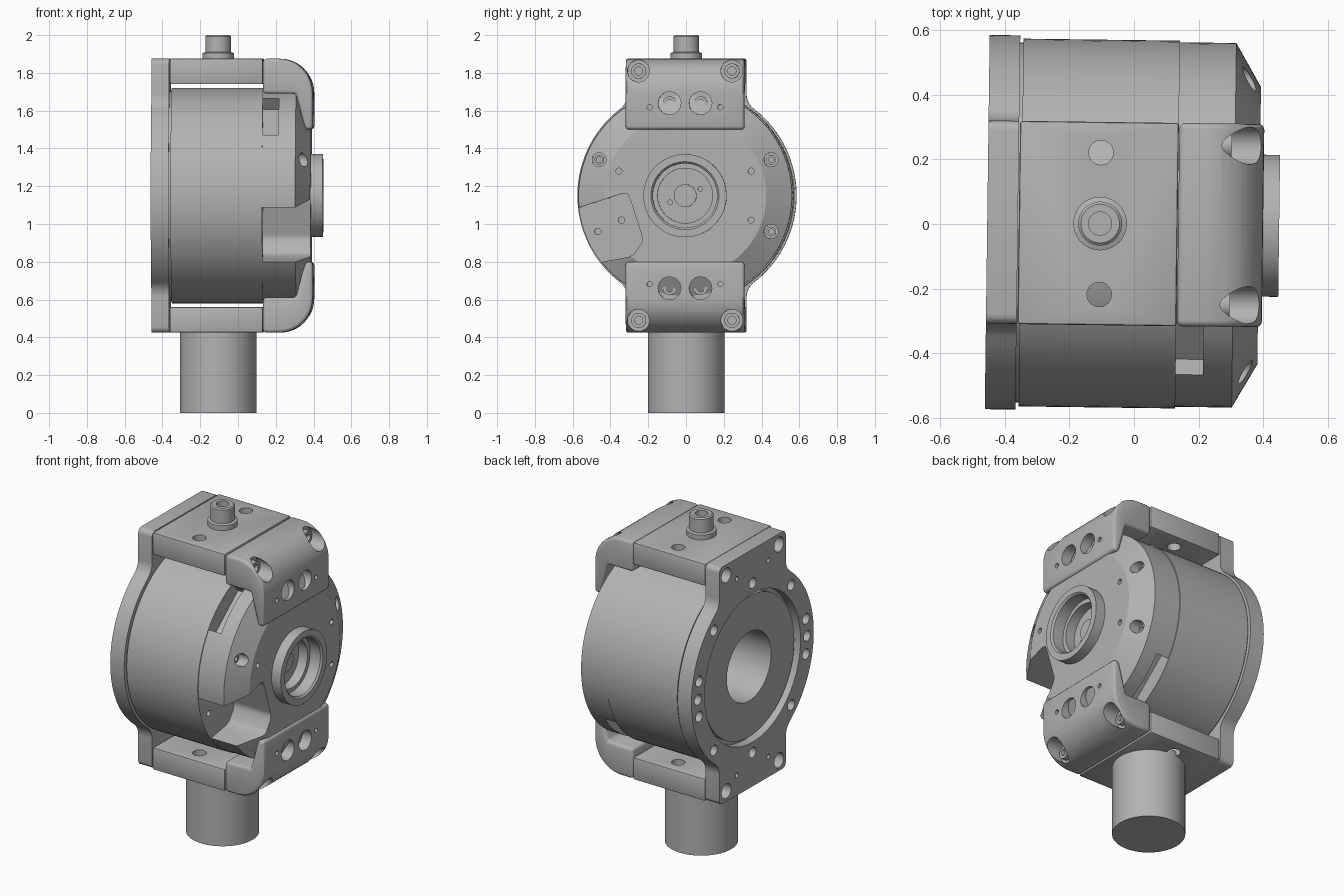
import bpy, bmesh
from math import pi, sin, cos, sqrt, radians
from mathutils import Matrix, Vector

if "Cube" in bpy.data.objects:
    bpy.data.objects.remove(bpy.data.objects["Cube"])

AXIS_Z = 1.15          # height of the drum axis; parts are built around it
TURN = radians(-0.75)  # slight turn of the whole assembly

metal = bpy.data.materials.new("grey metal")
metal.use_nodes = True
metal.diffuse_color = (0.45, 0.45, 0.45, 1)
metal.node_tree.nodes["Principled BSDF"].inputs["Base Color"].default_value = (0.45, 0.45, 0.45, 1)


def finish(name, bm):
    bmesh.ops.recalc_face_normals(bm, faces=bm.faces)
    mesh = bpy.data.meshes.new(name)
    bm.to_mesh(mesh)
    bm.free()
    mesh.materials.append(metal)
    ob = bpy.data.objects.new(name, mesh)
    bpy.context.collection.objects.link(ob)
    ob.location.z = AXIS_Z
    ob.rotation_euler.z = TURN
    return ob


def activate(ob):
    bpy.ops.object.select_all(action='DESELECT')
    ob.select_set(True)
    bpy.context.view_layer.objects.active = ob


def smooth(ob):
    activate(ob)
    bpy.ops.object.shade_smooth_by_angle(angle=radians(30))


def bevel(ob, width, segments=3):
    mod = ob.modifiers.new("bevel", 'BEVEL')
    mod.width, mod.segments = width, segments
    mod.limit_method, mod.angle_limit = 'ANGLE', radians(35)
    activate(ob)
    bpy.ops.object.modifier_apply(modifier=mod.name)


def cut(ob, bm):
    cutter = finish("cutter", bm)
    cutter.hide_render = True
    mod = ob.modifiers.new("cut", 'BOOLEAN')
    mod.operation, mod.solver, mod.object = 'DIFFERENCE', 'EXACT', cutter
    bpy.context.view_layer.update()
    activate(ob)
    bpy.ops.object.modifier_apply(modifier=mod.name)
    bpy.data.objects.remove(cutter)


def lathe(name, profile, axis='X', offset=(0, 0, 0), steps=96):
    """Spin a closed outline of (along, radius) points around an axis."""
    bm = bmesh.new()
    if axis == 'X':
        pts, vec = [(a, 0, r) for a, r in profile], (1, 0, 0)
    else:
        pts, vec = [(r, 0, a) for a, r in profile], (0, 0, 1)
    verts = [bm.verts.new(p) for p in pts]
    edges = [bm.edges.new((v, verts[(i + 1) % len(verts)])) for i, v in enumerate(verts)
             if not (profile[i][1] == 0 and profile[(i + 1) % len(verts)][1] == 0)]
    bmesh.ops.spin(bm, geom=verts + edges, cent=(0, 0, 0), axis=vec, angle=2 * pi, steps=steps)
    bmesh.ops.remove_doubles(bm, verts=bm.verts, dist=1e-5)
    bmesh.ops.translate(bm, verts=bm.verts, vec=offset)
    return finish(name, bm)


def prism(bm, pts, direction):
    """Extrude a flat outline of 3D points."""
    face = bm.faces.new([bm.verts.new(p) for p in pts])
    out = bmesh.ops.extrude_face_region(bm, geom=[face])
    bmesh.ops.translate(bm, vec=direction, verts=[g for g in out["geom"] if isinstance(g, bmesh.types.BMVert)])


def rod(bm, a, b, r, segments=32):
    """Cylinder between two points."""
    a, b = Vector(a), Vector(b)
    turn = (b - a).to_track_quat('Z', 'Y').to_matrix().to_4x4()
    bmesh.ops.create_cone(bm, cap_ends=True, segments=segments, radius1=r, radius2=r,
                          depth=(b - a).length, matrix=Matrix.Translation((a + b) / 2) @ turn)


def arc(cx, cy, r, a0, a1, n):
    return [(cx + r * cos(a0 + (a1 - a0) * i / n), cy + r * sin(a0 + (a1 - a0) * i / n)) for i in range(n + 1)]


SIDES = [(sy, sz) for sy in (-1, 1) for sz in (-1, 1)]

# Back plate: a disc joined to a tall slab by fillets
R, W, H, F = 0.58, 0.315, 0.725, 0.1
fz = sqrt((R + F) ** 2 - (W + F) ** 2)
a = math_angle = Vector((1, 0)).angle(Vector((W + F, fz)))
quarter = arc(0, 0, R, 0, a, 16) + arc(W + F, fz, F, a + pi, pi, 8)[1:]
quarter += arc(W - 0.03, H - 0.03, 0.03, 0, pi / 2, 4)
half = quarter + [(-y, z) for y, z in reversed(quarter)]
outline = half + [(y, -z) for y, z in reversed(half)][1:-1]
bm = bmesh.new()
prism(bm, [(-0.455, y, z) for y, z in outline], (0.095, 0, 0))
back_plate = finish("back_plate", bm)
bm = bmesh.new()
rod(bm, (-0.6, 0, 0), (0, 0, 0), 0.455, 96)
for sy, sz in SIDES:
    rod(bm, (-0.6, sy * 0.25, sz * 0.66), (-0.39, sy * 0.25, sz * 0.66), 0.045)
    rod(bm, (-0.6, sy * 0.15, sz * 0.6), (-0.42, sy * 0.15, sz * 0.6), 0.014, 16)
for deg in (0, 12, -12, 45, 90, 135, 168, 180, 192, 225, 270, 315):
    y, z = 0.518 * cos(radians(deg)), 0.518 * sin(radians(deg))
    rod(bm, (-0.6, y, z), (-0.40, y, z), 0.032, 24)
cut(back_plate, bm)
smooth(back_plate)

# Main drum with rear face, groove and central bore
drum = lathe("drum", [(0.135, 0.21), (-0.43, 0.21), (-0.43, 0.43), (-0.40, 0.43), (-0.40, 0.456),
                      (-0.36, 0.456), (-0.36, 0.558), (-0.35, 0.558), (-0.35, 0.57), (0.135, 0.57)])
bm = bmesh.new()
for y, z in ((-0.465, -0.19), (-0.34, -0.13)):
    rod(bm, (0.08, y, z), (0.2, y, z), 0.017, 16)
cut(drum, bm)
smooth(drum)

# Front cover with chamfered rim, raised boss and stepped centre
cover = lathe("front_cover", [(0.2, 0), (0.2, 0.21), (0.135, 0.21), (0.135, 0.565), (0.31, 0.565),
                              (0.388, 0.43), (0.388, 0.22), (0.45, 0.22), (0.45, 0.18), (0.44, 0.17),
                              (0.37, 0.17), (0.37, 0.145), (0.31, 0.145), (0.31, 0.06),
                              (0.335, 0.06), (0.335, 0)])
bm = bmesh.new()
pocket = [(-0.7, -0.10), (-0.585, -0.07), (-0.33, 0.012), (-0.305, 0.01), (-0.29, -0.02),
          (-0.226, -0.22), (-0.23, -0.25), (-0.27, -0.31), (-0.30, -0.325), (-0.44, -0.35), (-0.7, -0.42)]
prism(bm, [(0.1, y, z) for y, z in pocket], (0.5, 0, 0))
for deg in (130, 310):
    # side windows, on opposite flanks
    turn = Matrix.Rotation(radians(deg), 4, 'X')
    bmesh.ops.create_cube(bm, size=1, matrix=turn @ Matrix.Translation((0.16, 0.57, 0))
                          @ Matrix.Diagonal((0.12, 0.2, 0.3, 1)))
for sy, sz in ((-1, 1), (1, 1), (1, -1)):
    rod(bm, (0.30, sy * 0.455, sz * 0.19), (0.6, sy * 0.455, sz * 0.19), 0.037)
    rod(bm, (0.35, sy * 0.35, sz * 0.13), (0.6, sy * 0.35, sz * 0.13), 0.016, 16)
for s in (-1, 1):
    rod(bm, (0.28, s * 0.08, s * 0.035), (0.33, s * 0.08, s * 0.035), 0.012, 16)
cut(cover, bm)
smooth(cover)


def screw(name, x, y, z, r):
    ob = lathe(name, [(x - 0.05, 0), (x - 0.05, r), (x, r), (x, r * 0.55), (x - 0.02, r * 0.55), (x - 0.02, 0)],
               offset=(0, y, z), steps=24)
    smooth(ob)


for sy, sz in ((-1, 1), (1, 1), (1, -1)):
    screw("cover_screw", 0.315, sy * 0.455, sz * 0.19, 0.026)

# Upper and lower yokes: a straight bar and a rounded hook over the cover
for s, side in ((1, "upper"), (-1, "lower")):
    bm = bmesh.new()
    bar = [(-0.357, 0.59), (-0.357, H), (0.135, H), (0.135, 0.59)]
    prism(bm, [(x, -W, s * z) for x, z in bar], (0, 2 * W, 0))
    bar_ob = finish(side + "_yoke_bar", bm)
    bevel(bar_ob, 0.008, 2)
    bm = bmesh.new()
    for y in (-0.22, 0.22):
        rod(bm, (-0.105, y, s * 0.5), (-0.105, y, s * 0.8), 0.038)
    cut(bar_ob, bm)
    smooth(bar_ob)

    bm = bmesh.new()
    hook = [(0.137, 0.54), (0.137, H)] + arc(0.22, H - 0.18, 0.18, pi / 2, 0, 12)
    hook += [(0.40, 0.35), (0.36, 0.35), (0.31, 0.54)]
    prism(bm, [(x, -W, s * z) for x, z in hook], (0, 2 * W, 0))
    hook_ob = finish(side + "_yoke_hook", bm)
    bevel(hook_ob, 0.018)
    bm = bmesh.new()
    for sy in (-1, 1):
        rod(bm, (0.27, sy * 0.247, s * 0.66), (0.6, sy * 0.247, s * 0.66), 0.058)
        rod(bm, (0.33, sy * 0.082, s * 0.49), (0.6, sy * 0.082, s * 0.49), 0.06)
        rod(bm, (0.36, sy * 0.187, s * 0.468), (0.6, sy * 0.187, s * 0.468), 0.014, 16)
    cut(hook_ob, bm)
    smooth(hook_ob)
    for sy in (-1, 1):
        screw(side + "_corner_screw", 0.30, sy * 0.247, s * 0.66, 0.04)
        screw(side + "_hook_screw", 0.35, sy * 0.082, s * 0.49, 0.036)

# Support post below, cable fitting on top
post = lathe("support_post", [(-1.15, 0), (-1.15, 0.203), (-0.70, 0.203), (-0.70, 0)], 'Z', (-0.105, 0, 0))
fitting = lathe("top_fitting", [(0.70, 0), (0.70, 0.083), (0.755, 0.083), (0.76, 0.068), (0.843, 0.068),
                                (0.85, 0.06), (0.85, 0.036), (0.80, 0.036), (0.80, 0)], 'Z', (-0.105, 0, 0), 48)
for ob in (post, fitting):
    smooth(ob)
